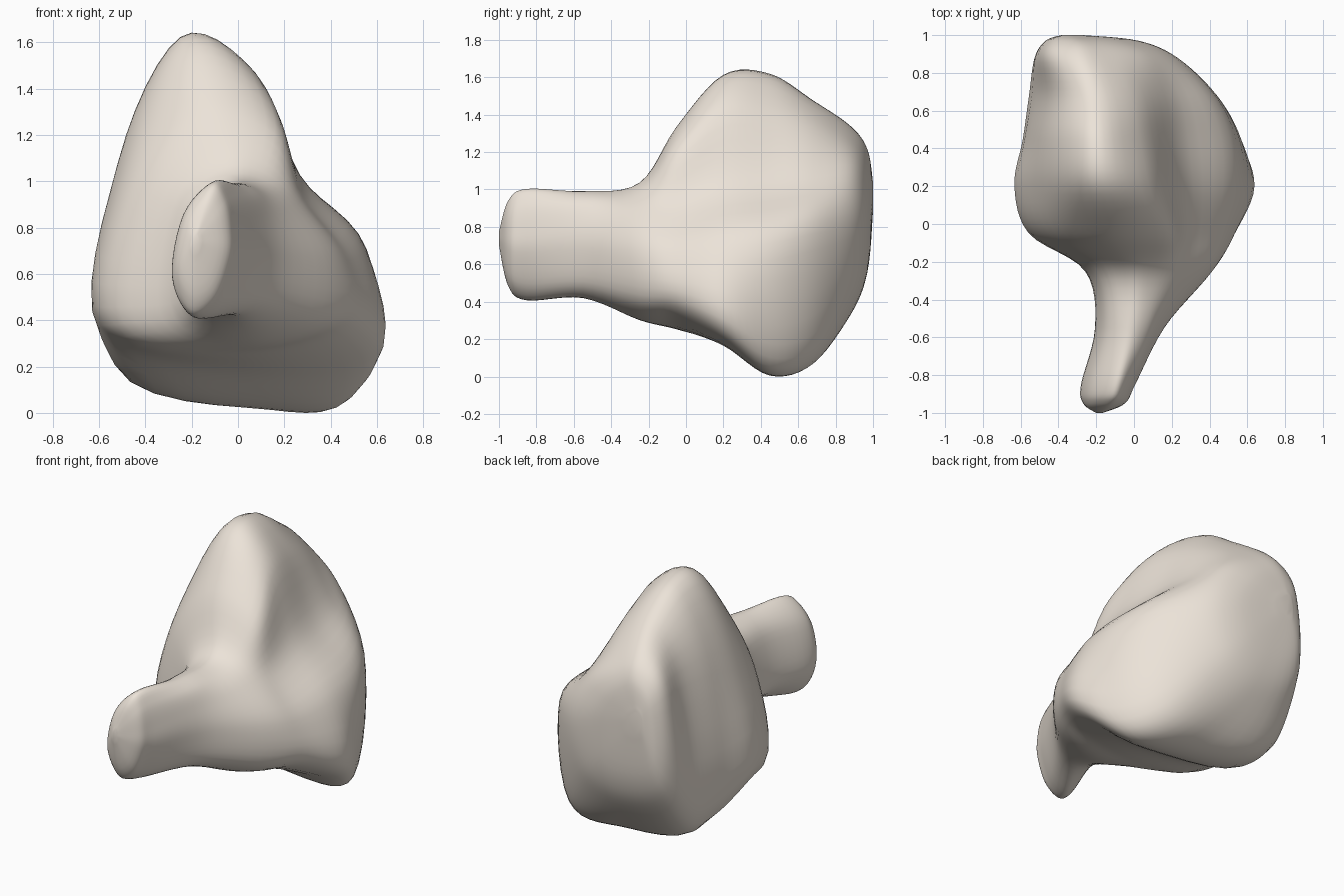
import bpy, bmesh
from mathutils import Vector

if "Cube" in bpy.data.objects:
    bpy.data.objects.remove(bpy.data.objects["Cube"])

# Cross-sections along y: (y, [crest, right crest, valley, shoulder, right rim, belly, left rim, left wall]) as x, z
SECTIONS = [
    (-0.85, [-.10, 1.0, -.03, .93, .0, .80, .0, .66, -.07, .47, -.19, .41, -.28, .58, -.23, .86]),
    (-0.55, [-.04, .985, .07, .95, .13, .84, .16, .68, .12, .48, -.03, .42, -.2, .55, -.16, .87]),
    (-0.25, [-.05, 1.02, .10, 1.01, .25, .90, .40, .67, .37, .40, .05, .30, -.24, .42, -.21, .86]),
    (-0.05, [-.16, 1.32, .16, 1.24, .28, .94, .49, .66, .49, .37, 0, .25, -.53, .38, -.45, .97]),
    (0.20, [-.24, 1.59, .08, 1.46, .27, 1.02, .55, .70, .60, .25, .03, .17, -.60, .36, -.52, 1.05]),
    (0.45, [-.25, 1.60, .03, 1.45, .24, 1.04, .54, .71, .51, .10, .15, .015, -.54, .22, -.50, 1.10]),
    (0.68, [-.26, 1.46, -.02, 1.37, .2, 1.06, .43, .76, .36, .15, 0, .08, -.53, .24, -.46, 1.10]),
    (0.88, [-.31, 1.33, -.12, 1.27, .09, 1.09, .23, .80, .14, .42, -.15, .33, -.50, .48, -.48, 1.12]),
]


def spline(a, b, c, d, t):
    return 0.5 * (2*b + (c - a)*t + (2*a - 5*b + 4*c - d)*t*t + (3*b - a - 3*c + d)*t**3)


def ring(y, v):
    return [Vector((v[i], y, v[i + 1])) for i in range(0, len(v), 2)]


def cap(base, y, scale, centre):
    c = Vector((centre[0], 0, centre[1]))
    out = []
    for p in base:
        q = c + (Vector((p.x, 0, p.z)) - c) * scale
        out.append(Vector((q.x, y, q.z)))
    return out


rings = [ring(y, v) for y, v in SECTIONS]
# Rounded ends of the arm and of the back edge
tip, back = (-.23, .73), (-.36, .98)
rings = ([cap(rings[0], -1.0, 0.12, (-.19, .74)), cap(rings[0], -0.95, 0.77, tip)] + rings
         + [cap(rings[-1], 0.97, 0.65, back), cap(rings[-1], 1.0, 0.15, back)])

STEP = 6


def refine_closed(r):
    n = len(r)
    return [spline(r[i - 1], r[i], r[(i + 1) % n], r[(i + 2) % n], k / STEP)
            for i in range(n) for k in range(STEP)]


fine = [refine_closed(r) for r in rings]
last = len(fine) - 1
loft = []
for i in range(last):
    four = [fine[max(i - 1, 0)], fine[i], fine[i + 1], fine[min(i + 2, last)]]
    for k in range(STEP):
        loft.append([spline(a, b, c, d, k / STEP) for a, b, c, d in zip(*four)])
loft.append(fine[last])

# Single smooth bone body
bm = bmesh.new()
rows = [[bm.verts.new(p) for p in r] for r in loft]
n = len(rows[0])
for r0, r1 in zip(rows, rows[1:]):
    for j in range(n):
        bm.faces.new((r0[j], r0[(j + 1) % n], r1[(j + 1) % n], r1[j]))
bm.faces.new(rows[0])
bm.faces.new(rows[-1])
bmesh.ops.recalc_face_normals(bm, faces=bm.faces[:])
for f in bm.faces:
    f.smooth = True
mesh = bpy.data.meshes.new("bone_body")
bm.to_mesh(mesh)
bm.free()

# Rest on the ground
low = min(v.co.z for v in mesh.vertices)
for v in mesh.vertices:
    v.co.z -= low
obj = bpy.data.objects.new("bone_body", mesh)
bpy.context.collection.objects.link(obj)

# Warm bone colour
mat = bpy.data.materials.new("bone")
mat.diffuse_color = (0.84, 0.77, 0.69, 1)
mat.use_nodes = True
mat.node_tree.nodes["Principled BSDF"].inputs["Base Color"].default_value = mat.diffuse_color
mesh.materials.append(mat)
